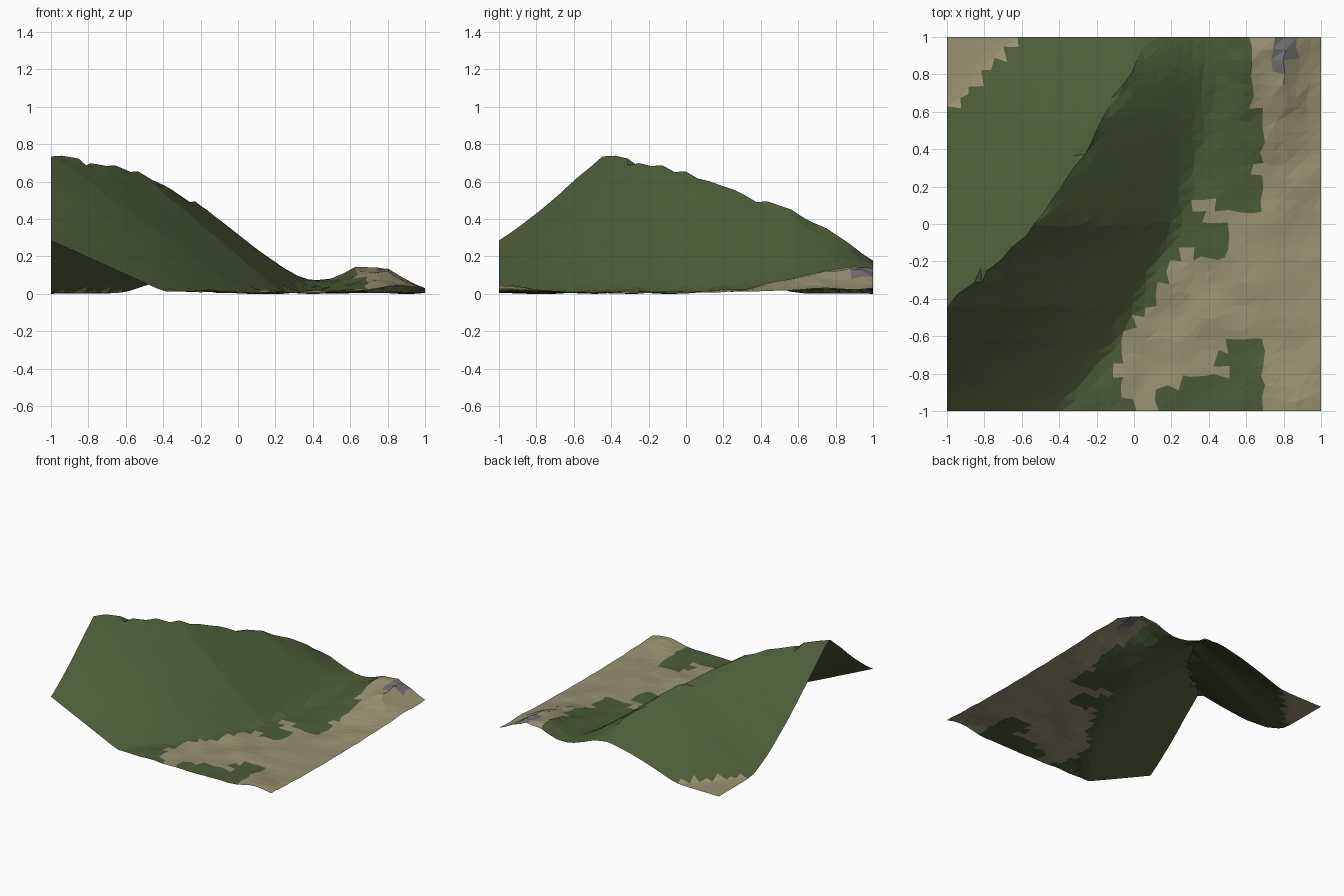
import bpy, bmesh, math, random
from mathutils import noise, Vector

if "Cube" in bpy.data.objects:
    bpy.data.objects.remove(bpy.data.objects["Cube"])

random.seed(4)
N = 32


def lerp(table, v):
    """Piecewise-linear lookup in (key, value) pairs."""
    if v <= table[0][0]:
        return table[0][1]
    for (a, p), (b, q) in zip(table, table[1:]):
        if v <= b:
            return p + (q - p) * (v - a) / (b - a)
    return table[-1][1]


def soft_max(a, b, k):
    return .5 * (a + b + math.sqrt((a - b) ** 2 + k * k))


def bell(x, y, cx, cy, sx, sy):
    return math.exp(-((x - cx) / sx) ** 2 / 2 - ((y - cy) / sy) ** 2 / 2)


# Guide curves, each keyed by y: ridge position, ridge height, slope foot, left-edge height
RIDGE_X = [(-1, -1.63), (-.43, -1), (-.25, -.78), (0, -.52), (.2, -.38), (.4, -.25),
           (.6, -.14), (.77, -.04), (1, .06)]
RIDGE_Z = [(-1, .57), (-.6, .73), (-.43, .75), (-.2, .69), (0, .65), (.2, .57), (.4, .495),
           (.6, .43), (.8, .315), (1, .18)]
FOOT_X = [(-1, -.37), (-.8, -.2), (-.43, .03), (0, .24), (.4, .34), (.8, .44), (1, .46)]
LEFT_Z = [(-.43, .75), (-.17, .52), (.1, .29), (.35, .11), (.5, .03), (.65, -.04), (1, -.18)]
GREEN_EDGE = [(-1, 0), (-.8, -.12), (-.6, -.03), (-.4, .1), (-.2, .22), (.03, .3), (.06, .66), (1, .65)]


def height(x, y):
    r, h, f = lerp(RIDGE_X, y), lerp(RIDGE_Z, y), lerp(FOOT_X, y)
    rough = noise.noise(Vector((x * 5, y * 5, 3)))
    # Long slope falling to the back left
    if x < r:
        left = lerp(LEFT_Z, y)
        u = (r - x) / (r + 1)
        return soft_max(left + (h - left) * (1 - u ** (1 + .8 * max(0, y - .4))), 0, .02)
    # Low ground with the rocky mound in the far corner and a small rise in the near one
    mound = bell(x, y, .74, .93, .2 if x < .74 else .13, .15 if y > .93 else .33)
    ground = .135 * mound + .045 * bell(x, y, .87, -.95, .1, .12) + .008 + .018 * rough
    ground += mound * .03 * noise.noise(Vector((x * 9, y * 9, 1)))
    # Steep slope easing into that ground
    slope = h * (1 - (x - r) / (f - r))
    return min(h, soft_max(slope, ground, .008 + .075 * max(0, y)))


def surface(c):
    x, y = c.x, c.y
    if math.hypot(x - .8, y - .92) < .085:
        return 2
    if (1 - y) + (x + 1) < .4:
        return 1
    patch = (.27 < x < .52 and -.2 < y < .03 and x + y > .15) or math.hypot(x - .58, y + .7) < .11 \
        or (.1 < x < .68 and y < -.88 + .2 * (x - .1))
    notch = math.hypot(x - .39, y - .08) < .05
    return 0 if patch or (x < lerp(GREEN_EDGE, y) and not notch) else 1


# Terrain grid, with one vertex per row snapped to the ridge
bm = bmesh.new()
step = 2 / N
rows = []
for j in range(N + 1):
    row = []
    y = -1 + j * step
    r = lerp(RIDGE_X, y)
    for i in range(N + 1):
        x0 = -1 + i * step
        edge_i, edge_j = i in (0, N), j in (0, N)
        on_ridge = abs(x0 - r) <= step / 2 and not edge_i
        x = r if on_ridge else x0 + (0 if edge_i else random.uniform(-.25, .25) * step)
        yy = y if edge_j or on_ridge else y + random.uniform(-.25, .25) * step
        z = height(x, yy)
        if on_ridge:
            z += random.uniform(-.016, .014)
            x += random.uniform(-.015, .015)
        row.append(bm.verts.new((x, yy, max(0, z))))
    rows.append(row)

# Triangles, split along the ridge direction, coloured by ground cover
for j in range(N):
    for i in range(N):
        a, b, c, d = rows[j][i], rows[j][i + 1], rows[j + 1][i + 1], rows[j + 1][i]
        cover = surface((a.co + b.co + c.co + d.co) / 4)
        for tri in ((a, b, c), (a, c, d)):
            bm.faces.new(tri).material_index = cover

mesh = bpy.data.meshes.new("mountain_terrain")
bm.to_mesh(mesh)
bm.free()
for name, col in (("grass", (.073, .105, .04, 1)), ("dry_soil", (.31, .285, .17, 1)),
                  ("rock", (.17, .165, .17, 1))):
    m = bpy.data.materials.new(name)
    m.diffuse_color = col
    m.use_nodes = True
    m.node_tree.nodes["Principled BSDF"].inputs["Base Color"].default_value = m.diffuse_color
    mesh.materials.append(m)
bpy.context.collection.objects.link(bpy.data.objects.new("mountain_terrain", mesh))
